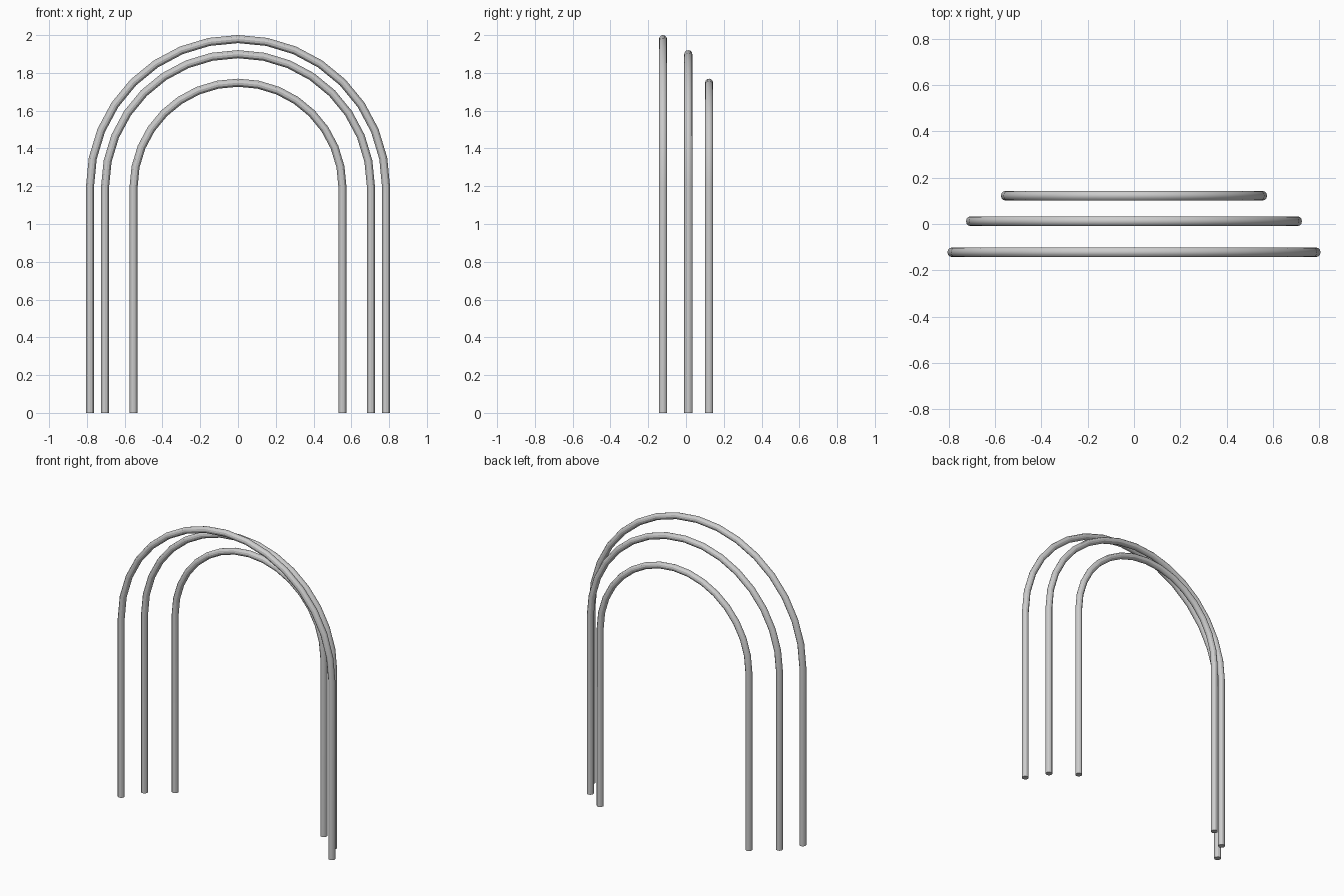
import bpy
from math import cos, sin, pi

if "Cube" in bpy.data.objects:
    bpy.data.objects.remove(bpy.data.objects["Cube"])

TUBE_R = 0.0213    # tube radius
SPRING_Z = 1.195   # height where the straight legs meet the arc
ARC_SEGS = 16


def hoop(name, radius, y):
    # centreline: leg up, half circle over, leg down
    path = [(radius, y, 0)]
    for i in range(ARC_SEGS + 1):
        a = pi * i / ARC_SEGS
        path.append((radius * cos(a), y, SPRING_Z + radius * sin(a)))
    path.append((-radius, y, 0))

    curve = bpy.data.curves.new(name, 'CURVE')
    curve.dimensions = '3D'
    curve.bevel_depth = TUBE_R
    curve.bevel_resolution = 4
    curve.use_fill_caps = True
    spline = curve.splines.new('POLY')
    spline.points.add(len(path) - 1)
    for point, co in zip(spline.points, path):
        point.co = (*co, 1)

    # turn the tube into a mesh, smooth around with sharp end caps
    obj = bpy.data.objects.new(name, curve)
    bpy.context.collection.objects.link(obj)
    bpy.ops.object.select_all(action='DESELECT')
    obj.select_set(True)
    bpy.context.view_layer.objects.active = obj
    bpy.ops.object.convert(target='MESH')
    bpy.ops.object.shade_smooth_by_angle()


# three nested arches, largest at the front
hoop("large_front_arch", 0.784, -0.122)
hoop("medium_middle_arch", 0.704, 0.012)
hoop("small_back_arch", 0.553, 0.122)
